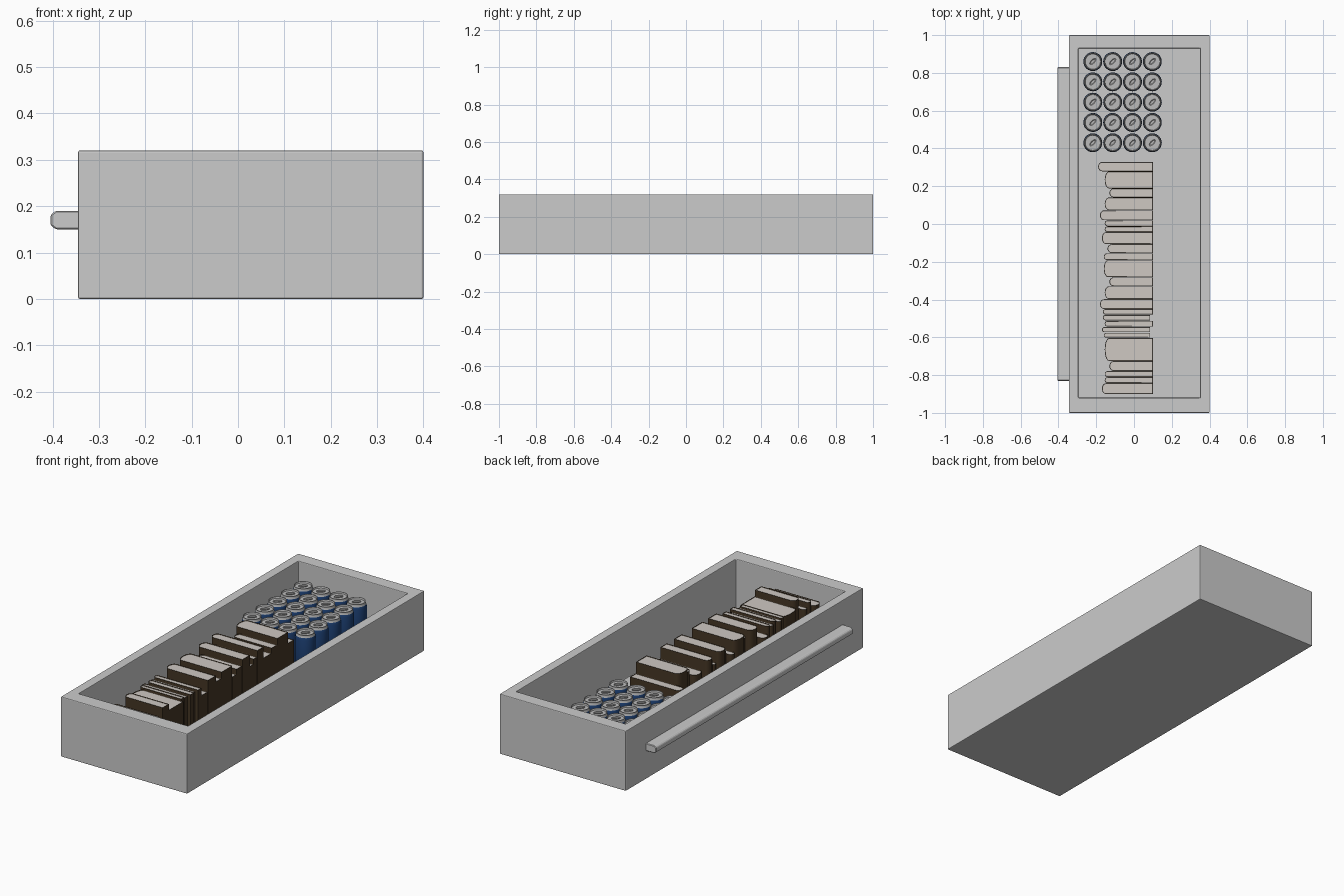
import bpy, bmesh
from math import pi, sin, cos

if "Cube" in bpy.data.objects:
    bpy.data.objects.remove(bpy.data.objects["Cube"])


def material(name, rgb):
    m = bpy.data.materials.new(name)
    m.diffuse_color = (*rgb, 1)
    m.use_nodes = True
    m.node_tree.nodes["Principled BSDF"].inputs["Base Color"].default_value = m.diffuse_color
    return m


BLUE = material("can_blue", (0.012, 0.05, 0.17))
METAL = material("can_metal", (0.5, 0.5, 0.5))
COVER = material("book_cover", (0.06, 0.037, 0.018))
PAPER = material("book_paper", (0.62, 0.58, 0.54))


def finish(bm, name, mats=(), smooth=False):
    bmesh.ops.recalc_face_normals(bm, faces=bm.faces)
    me = bpy.data.meshes.new(name)
    bm.to_mesh(me)
    bm.free()
    for m in mats:
        me.materials.append(m)
    ob = bpy.data.objects.new(name, me)
    bpy.context.collection.objects.link(ob)
    if smooth:
        bpy.ops.object.select_all(action='DESELECT')
        ob.select_set(True)
        bpy.context.view_layer.objects.active = ob
        bpy.ops.object.shade_smooth_by_angle(angle=0.6)
    return ob


def bevel(ob, width, segments=2):
    mod = ob.modifiers.new("bevel", 'BEVEL')
    mod.width, mod.segments = width, segments
    mod.limit_method = 'ANGLE'


def prism(bm, pts, axis_fn, a, b):
    """Extrude a 2D profile between a and b; returns the end cap at b."""
    face = bm.faces.new([bm.verts.new(axis_fn(p, a)) for p in pts])
    ext = bmesh.ops.extrude_face_region(bm, geom=[face], use_keep_orig=True)["geom"]
    for v in (g for g in ext if isinstance(g, bmesh.types.BMVert)):
        v.co += axis_v(axis_fn, a, b)
    return next(g for g in ext if isinstance(g, bmesh.types.BMFace))


def axis_v(fn, a, b):
    from mathutils import Vector
    return Vector(fn((0, 0), b)) - Vector(fn((0, 0), a))


def along_z(p, t):
    return (p[0], p[1], t)


def along_y(p, t):
    return (p[0], t, p[1])


FLOOR, TOP = 0.035, 0.32

# drawer box: outer shell, rim and sunken floor
bm = bmesh.new()
rect = lambda x0, x1, y0, y1: [(x0, y0), (x1, y0), (x1, y1), (x0, y1)]
outer, inner = rect(-0.345, 0.40, -1, 1), rect(-0.295, 0.35, -0.92, 0.93)
loops = [[bm.verts.new((x, y, z)) for x, y in r]
         for r, z in ((outer, 0), (outer, TOP), (inner, TOP), (inner, FLOOR))]
for la, lb in zip(loops, loops[1:]):
    for i in range(4):
        j = (i + 1) % 4
        bm.faces.new((la[i], la[j], lb[j], lb[i]))
bm.faces.new(loops[0])
bm.faces.new(loops[-1])
bevel(finish(bm, "drawer_box"), 0.004)

# long pull rail with chamfered outer edge
bm = bmesh.new()
prism(bm, [(-0.34, 0.15), (-0.34, 0.19), (-0.393, 0.19), (-0.404, 0.182),
           (-0.404, 0.158), (-0.393, 0.15)], along_y, -0.83, 0.83)
bevel(finish(bm, "drawer_handle"), 0.003, 1)


# cans: turned profile (radius, height), coloured band, pull tab on the lid
def can(name, cx, cy, seg=28):
    prof = [(0.038, 0), (0.048, 0.012), (0.05, 0.02), (0.05, 0.178), (0.047, 0.19),
            (0.044, 0.197), (0.045, 0.204), (0.042, 0.204), (0.040, 0.196)]
    bm = bmesh.new()
    rings = [[bm.verts.new((cx + r * cos(2 * pi * i / seg), cy + r * sin(2 * pi * i / seg),
                            FLOOR + z)) for i in range(seg)] for r, z in prof]
    for k, (ra, rb) in enumerate(zip(rings, rings[1:])):
        for i in range(seg):
            j = (i + 1) % seg
            f = bm.faces.new((ra[i], ra[j], rb[j], rb[i]))
            f.material_index = 0 if k < 4 else 1
    for ring in (rings[0], rings[-1]):
        bm.faces.new(ring).material_index = 1
    d = pi / 4
    oval = []
    for i in range(12):
        u, v = 0.022 * cos(i * pi / 6), 0.010 * sin(i * pi / 6)
        oval.append((cx + u * cos(d) - v * sin(d), cy + u * sin(d) + v * cos(d)))
    n = len(bm.faces)
    cap = prism(bm, oval, along_z, FLOOR + 0.1955, FLOOR + 0.201)
    bmesh.ops.inset_region(bm, faces=[cap], thickness=0.004, depth=-0.003)
    bm.faces.ensure_lookup_table()
    for f in bm.faces[n:]:
        f.material_index = 1
    finish(bm, name, (BLUE, METAL), True)


for r in range(5):
    for c in range(4):
        can(f"can_{r}_{c}", -0.218 + 0.105 * c, 0.43 + 0.1075 * r)


# books: (far y, thickness, spine x, top z, fore-edge x), standing in a row
def book(name, y1, t, x0, top, x1):
    y0 = y1 - t
    r = min(t / 2, 0.022)
    pts = [(x1, y0), (x1, y1)]
    pts += [(x0 + r - r * sin(pi * i / 10), (y0 + y1) / 2 + t / 2 * cos(pi * i / 10))
            for i in range(11)]
    bm = bmesh.new()
    cap = prism(bm, pts, along_z, FLOOR, top)
    bmesh.ops.inset_region(bm, faces=[cap], thickness=0.002)
    cap.material_index = 1
    for v in cap.verts:
        v.co.z -= 0.003
    finish(bm, name, (COVER, PAPER), True)


S, M, T = 0.235, 0.262, 0.295
row = [(0.05, -0.19, S), (0.09, -0.155, T), (0.048, -0.13, M), (0.068, -0.155, S),
       (0.053, -0.18, T), (0.032, -0.155, M), (0.03, -0.155, S), (0.064, -0.17, T),
       (0.048, -0.14, M), (0.037, -0.16, S), (0.09, -0.16, T), (0.048, -0.13, M),
       (0.068, -0.155, T), (0.053, -0.18, S)]
thin = [(0.029, -0.165, 0.275, 0.1), (0.029, -0.165, 0.265, 0.085),
        (0.031, -0.155, 0.275, 0.1), (0.028, -0.17, 0.265, 0.085),
        (0.026, -0.16, 0.27, 0.085)]
last = [(0.122, -0.155, M), (0.053, -0.13, T), (0.032, -0.155, S), (0.032, -0.155, M),
        (0.058, -0.17, S)]

y = 0.328
for i, b in enumerate([(*b, 0.1) for b in row] + thin + [(*b, 0.1) for b in last]):
    t, x0, top, x1 = b
    book(f"book_{i}", y, t - 0.001, x0, top, x1)
    y -= t
    if len(row) <= i < len(row) + len(thin):
        y -= 0.002
